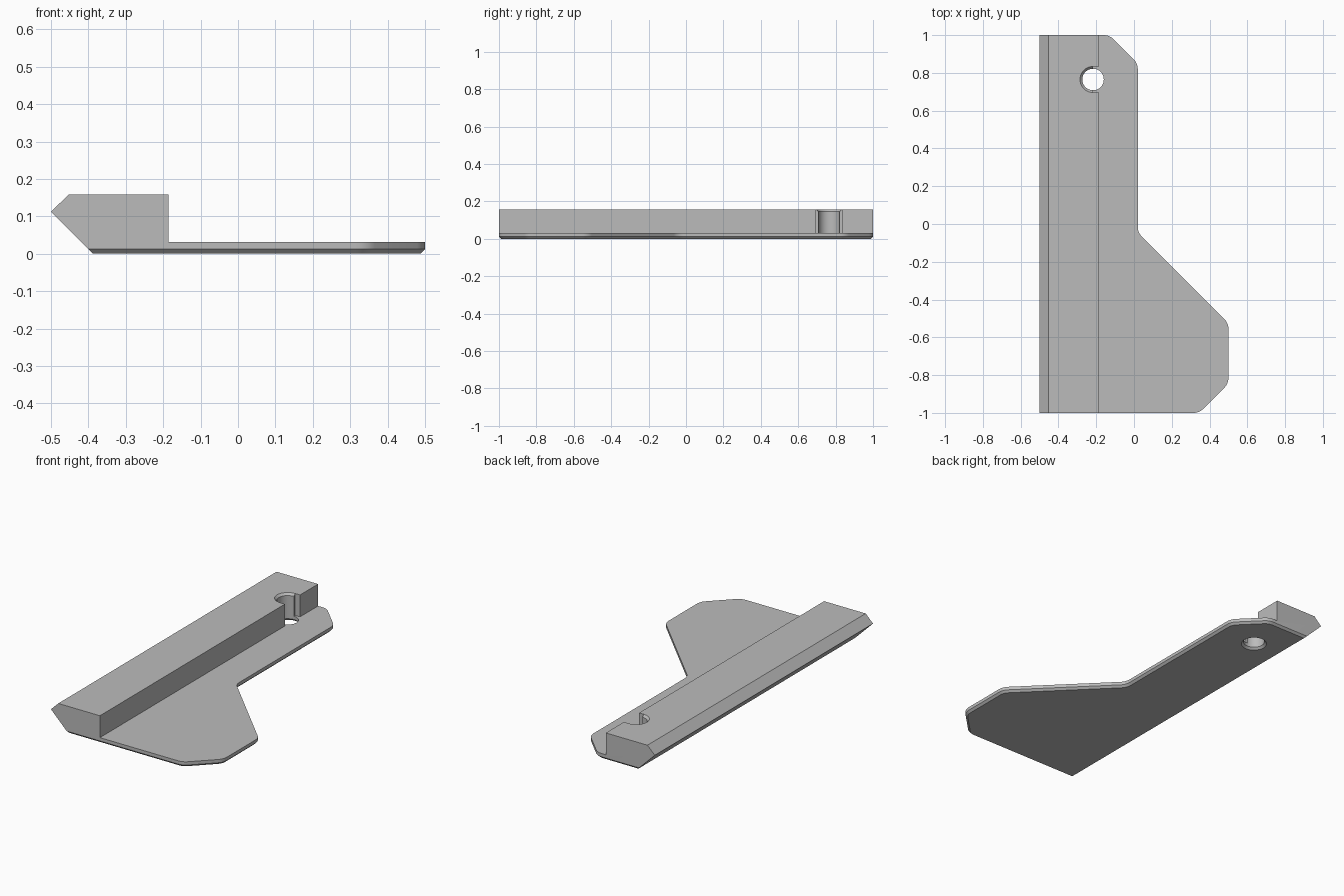
import bpy, bmesh, math
from mathutils import Vector, Matrix

if "Cube" in bpy.data.objects:
    bpy.data.objects.remove(bpy.data.objects["Cube"], do_unlink=True)

# Main dimensions
CHAMFER = 0.012
PLATE_TOP = 0.031
BAR_TOP = 0.158
WALL_X = -0.186
HOLE = Vector((-0.217, 0.765))
BORE = 0.057

grey = bpy.data.materials.new("plain_grey")
grey.use_nodes = True
grey.diffuse_color = (0.5, 0.5, 0.5, 1)
grey.node_tree.nodes["Principled BSDF"].inputs["Base Color"].default_value = (0.5, 0.5, 0.5, 1)


def make(name, rings):
    """Closed solid lofted through rings of matching points."""
    bm = bmesh.new()
    loops = [[bm.verts.new(p) for p in ring] for ring in rings]
    n = len(loops[0])
    for a, b in zip(loops, loops[1:]):
        for i in range(n):
            j = (i + 1) % n
            bm.faces.new((a[i], a[j], b[j], b[i]))
    bm.faces.new(loops[0][::-1])
    bm.faces.new(loops[-1])
    bmesh.ops.recalc_face_normals(bm, faces=bm.faces)
    mesh = bpy.data.meshes.new(name)
    bm.to_mesh(mesh)
    bm.free()
    mesh.materials.append(grey)
    obj = bpy.data.objects.new(name, mesh)
    bpy.context.collection.objects.link(obj)
    return obj


def combine(target, tool, operation):
    mod = target.modifiers.new("combine", "BOOLEAN")
    mod.operation, mod.solver, mod.object = operation, "EXACT", tool
    bpy.context.view_layer.objects.active = target
    bpy.ops.object.modifier_apply(modifier=mod.name)
    bpy.data.objects.remove(tool, do_unlink=True)


def fillet(prev, corner, nxt, tangent=0.03, steps=6):
    """Arc points that round one corner of an outline."""
    u, v = (prev - corner).normalized(), (nxt - corner).normalized()
    half = u.angle(v) / 2
    centre = corner + (u + v).normalized() * tangent / math.cos(half)
    start, end = corner + u * tangent - centre, corner + v * tangent - centre
    sweep = math.atan2(start.x * end.y - start.y * end.x, start.dot(end))
    return [centre + Matrix.Rotation(sweep * k / steps, 2) @ start for k in range(steps + 1)]


def inset(points, d):
    """Mitred inward offset of a counter-clockwise outline."""
    out = []
    for i, p in enumerate(points):
        a = (p - points[i - 1]).normalized()
        b = (points[(i + 1) % len(points)] - p).normalized()
        na, nb = Vector((-a.y, a.x)), Vector((-b.y, b.x))
        out.append(p + (na + nb) * d / (1 + na.dot(nb)))
    return out


# Plate: winged outline with rounded corners and a chamfered underside
left = -0.399
corners = [Vector(c) for c in (
    (left, -1), (0.345, -1), (0.5, -0.845), (0.5, -0.525),
    (0.02, -0.045), (0.02, 0.85), (-0.13, 1), (left, 1))]
outline = [corners[0]]
for i in range(1, len(corners) - 1):
    outline += fillet(corners[i - 1], corners[i], corners[i + 1])
outline.append(corners[-1])

rise = PLATE_TOP - CHAMFER
top_left = left - rise
plate = make("bracket", [
    [(p.x, p.y, 0) for p in inset(outline, CHAMFER)],
    [(p.x, p.y, CHAMFER) for p in outline],
    [(top_left if p.x < -0.3 else p.x, p.y, PLATE_TOP) for p in outline]])

# Raised bar with a pointed outer edge
section = [(top_left, PLATE_TOP), (WALL_X, PLATE_TOP), (WALL_X, BAR_TOP),
           (-0.453, BAR_TOP), (-0.5, 0.112)]
bar = make("bar", [[(x, y, z) for x, z in section] for y in (-1, 1)])

# Square mouth opening the hole through the bar's wall
w = BORE + CHAMFER + 0.0005
mouth = make("mouth_cutter", [
    [(HOLE.x, HOLE.y - w, z), (0, HOLE.y - w, z), (0, HOLE.y + w, z), (HOLE.x, HOLE.y + w, z)]
    for z in (-0.1, 0.3)])
combine(bar, mouth, "DIFFERENCE")
combine(plate, bar, "UNION")

# Round through hole, countersunk at both ends
over = 0.002
wide = BORE + CHAMFER + over
rings = [(wide, -over), (BORE, CHAMFER), (BORE, BAR_TOP - CHAMFER), (wide, BAR_TOP + over)]
turn = [math.tau * (k + 0.5) / 48 for k in range(48)]
drill = make("hole_cutter", [
    [(HOLE.x + r * math.cos(a), HOLE.y + r * math.sin(a), z) for a in turn]
    for r, z in rings])
combine(plate, drill, "DIFFERENCE")

# Merge flat regions and shade
bm = bmesh.new()
bm.from_mesh(plate.data)
bmesh.ops.remove_doubles(bm, verts=bm.verts, dist=0.0001)
bmesh.ops.dissolve_limit(bm, angle_limit=math.radians(0.5), verts=bm.verts, edges=bm.edges)
bm.to_mesh(plate.data)
bm.free()
bpy.ops.object.select_all(action="DESELECT")
plate.select_set(True)
bpy.context.view_layer.objects.active = plate
bpy.ops.object.shade_smooth_by_angle(angle=math.radians(30))
